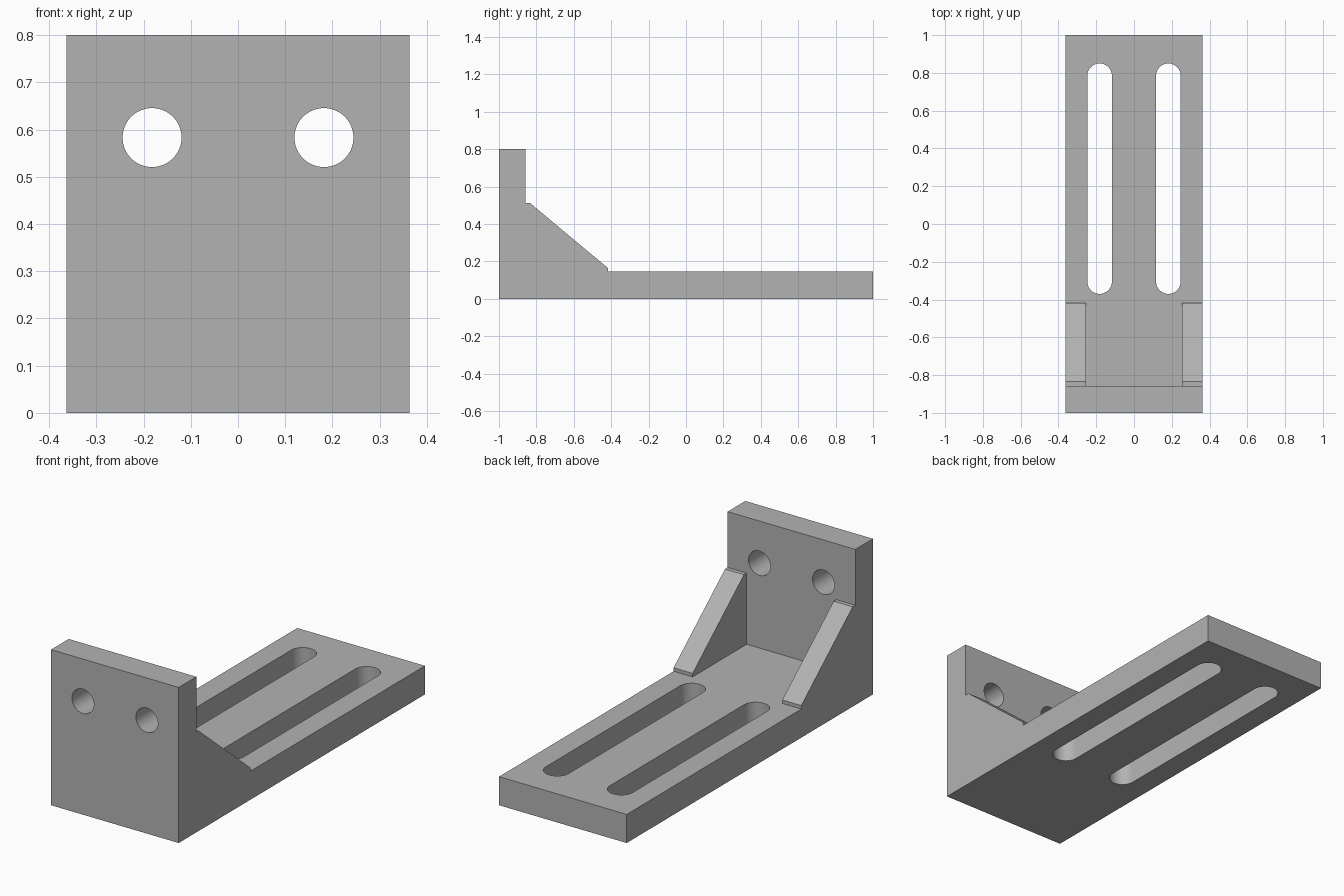
import bpy, bmesh
from mathutils import Vector

cube = bpy.data.objects.get("Cube")
if cube:
    bpy.data.objects.remove(cube, do_unlink=True)

HALF_W = 0.363      # half width of the bracket
BASE_T = 0.147      # base plate thickness
WALL_Y = -0.857     # rear face of the upright wall
HOLE_X = 0.182      # holes and slots sit at +/- this
RIB_IN = 0.255      # inner face of the side ribs

grey = bpy.data.materials.new("plain grey")
grey.use_nodes = True
grey.diffuse_color = (0.45, 0.45, 0.45, 1)
grey.node_tree.nodes["Principled BSDF"].inputs["Base Color"].default_value = grey.diffuse_color


def prism(name, points, depth):
    """Extrude a closed outline of 3D points along the depth vector."""
    bm = bmesh.new()
    face = bm.faces.new([bm.verts.new(p) for p in points])
    side = bmesh.ops.extrude_face_region(bm, geom=[face])
    verts = [g for g in side["geom"] if isinstance(g, bmesh.types.BMVert)]
    bmesh.ops.translate(bm, verts=verts, vec=Vector(depth))
    bmesh.ops.recalc_face_normals(bm, faces=bm.faces)
    mesh = bpy.data.meshes.new(name)
    bm.to_mesh(mesh)
    bm.free()
    obj = bpy.data.objects.new(name, mesh)
    bpy.context.collection.objects.link(obj)
    mesh.materials.append(grey)
    return obj


def circle(radius, count=48):
    """Points of a circle as 2D vectors."""
    import math
    return [Vector((radius * math.cos(2 * math.pi * (i + 0.5) / count),
                    radius * math.sin(2 * math.pi * (i + 0.5) / count))) for i in range(count)]


def cut(target, cutter):
    mod = target.modifiers.new(cutter.name, 'BOOLEAN')
    mod.operation = 'DIFFERENCE'
    mod.solver = 'EXACT'
    mod.object = cutter
    cutter.hide_render = True
    cutter.hide_set(True)


# Side outline: base plate, sloping ribs and upright wall
outline = [(-1, 0), (1, 0), (1, BASE_T), (-0.418, BASE_T), (-0.418, 0.165),
           (-0.835, 0.513), (WALL_Y, 0.513), (WALL_Y, 0.8), (-1, 0.8)]
bracket = prism("angle_bracket", [(-HALF_W, y, z) for y, z in outline], (2 * HALF_W, 0, 0))

# Space between the two ribs
space = [(WALL_Y, BASE_T), (-0.418, BASE_T), (-0.418, 0.6), (WALL_Y, 0.6)]
cut(bracket, prism("rib_gap_cutter", [(-RIB_IN, y, z) for y, z in space], (2 * RIB_IN, 0, 0)))

for side, x in (("right", -HOLE_X), ("left", HOLE_X)):
    # Round bolt hole through the wall
    hole = [(x + p.x, -1.1, 0.583 + p.y) for p in circle(0.0625)]
    cut(bracket, prism(side + "_hole_cutter", hole, (0, 0.4, 0)))
    # Long slot through the base
    slot = [(x + p.x, p.y + (0.785 if p.y > 0 else -0.305), -0.1) for p in circle(0.065)]
    cut(bracket, prism(side + "_slot_cutter", slot, (0, 0, 0.4)))

# Apply the cuts and drop the cutters
bpy.context.view_layer.update()
result = bpy.data.meshes.new_from_object(bracket.evaluated_get(bpy.context.evaluated_depsgraph_get()))
cutters = [m.object for m in bracket.modifiers]
bracket.modifiers.clear()
bracket.data = result
for c in cutters:
    bpy.data.objects.remove(c, do_unlink=True)

# Smooth hole walls with sharp rims
bpy.context.view_layer.objects.active = bracket
bracket.select_set(True)
bpy.ops.object.shade_smooth_by_angle(angle=0.5)
